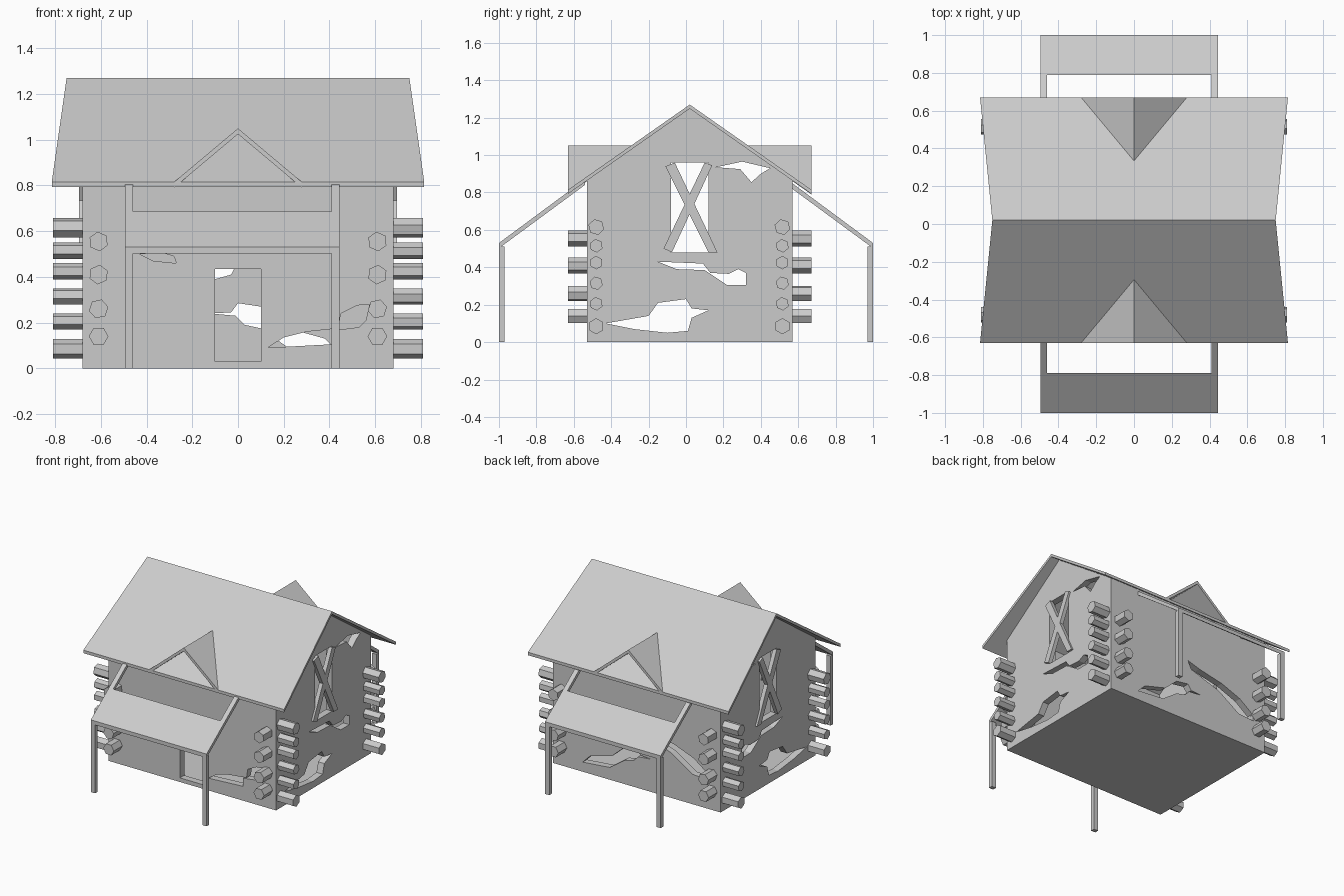
import bpy, bmesh, math
from mathutils import Vector

if "Cube" in bpy.data.objects:
    bpy.data.objects.remove(bpy.data.objects["Cube"])


def prism(name, pts, vec):
    """Solid made by sweeping a planar outline along a vector."""
    bm = bmesh.new()
    face = bm.faces.new([bm.verts.new(p) for p in pts])
    res = bmesh.ops.extrude_face_region(bm, geom=[face], use_keep_orig=True)
    moved = [g for g in res["geom"] if isinstance(g, bmesh.types.BMVert)]
    bmesh.ops.translate(bm, verts=moved, vec=vec)
    bmesh.ops.recalc_face_normals(bm, faces=bm.faces)
    me = bpy.data.meshes.new(name)
    bm.to_mesh(me)
    bm.free()
    ob = bpy.data.objects.new(name, me)
    bpy.context.collection.objects.link(ob)
    return ob


def box(name, lo, hi):
    (a, b, c), (d, e, f) = lo, hi
    return prism(name, [(a, b, c), (d, b, c), (d, e, c), (a, e, c)], (0, 0, f - c))


def cut(ob, cutter):
    """Subtract the cutter for good and remove it."""
    mod = ob.modifiers.new("cut", 'BOOLEAN')
    mod.operation, mod.solver, mod.object = 'DIFFERENCE', 'EXACT', cutter
    dg = bpy.context.evaluated_depsgraph_get()
    me = bpy.data.meshes.new_from_object(ob.evaluated_get(dg))
    ob.modifiers.clear()
    ob.data = me
    bpy.data.objects.remove(cutter)


def log(name, start, direction, length, r, turn):
    """Six-sided log stub."""
    d = Vector(direction)
    up = Vector((0, 0, 1))
    side = up.cross(d)
    pts = []
    for i in range(6):
        a = math.radians(60 * i + turn)
        pts.append(Vector(start) + r * (math.cos(a) * side + math.sin(a) * up))
    return prism(name, pts, d * length)


MID = 0.02                                   # roof ridge y
RIDGE, EAVE, HALF = 1.27, 0.815, 0.65
SLOPE = (RIDGE - EAVE) / HALF
roof_z = lambda y: RIDGE - SLOPE * abs(y - MID)

# Hollow house body with gable ends
Y0, Y1, X = -0.53, 0.57, 0.68
top = 0.018
walls = prism("walls", [(-X, Y0, 0), (-X, Y1, 0), (-X, Y1, roof_z(Y1) - top),
                        (-X, MID, RIDGE - top), (-X, Y0, roof_z(Y0) - top)], (2 * X, 0, 0))
cut(walls, box("room", (-0.63, -0.48, 0.02), (0.63, 0.52, 2)))

# Door, side windows and broken holes
front_holes = [
    [(-.1, .03), (.1, .03), (.1, .435), (-.1, .435)],
    [(.13, .09), (.2, .135), (.3, .16), (.44, .175), (.45, .24), (.52, .275),
     (.575, .28), (.56, .21), (.53, .18), (.41, .165), (.41, .105)],
    [(-.43, .5), (-.37, .47), (-.27, .46), (-.28, .49), (-.33, .505)],
]
back_holes = [
    [(-.12, .24), (-.03, .245), (0, .285), (.1, .27), (.2, .18), (.38, .13),
     (.44, .07), (.22, .09), (.1, .175), (.03, .19), (-.01, .23)],
    [(0, .47), (-.03, .41), (-.1, .39), (-.28, .33), (-.45, .22), (-.58, .21),
     (-.57, .26), (-.46, .34), (-.3, .4), (-.1, .44)],
]
side_holes = [
    [(-.08, .48), (.12, .48), (.12, .96), (-.08, .96)],
    [(.16, .935), (.3, .965), (.45, .93), (.4, .9), (.35, .855), (.29, .925)],
    [(-.15, .43), (.09, .42), (.13, .37), (.23, .365), (.28, .39), (.32, .37),
     (.32, .305), (.22, .305), (.1, .385), (-.05, .39)],
    [(-.43, .1), (-.2, .14), (-.15, .21), (0, .23), (.03, .18), (.12, .17),
     (.03, .13), (.01, .06), (-.1, .05), (-.28, .07)],
]
for y, holes in ((-0.7, front_holes), (0.4, back_holes)):
    for h in holes:
        cut(walls, prism("hole", [(x, y, z) for x, z in h], (0, 0.3, 0)))
for h in side_holes:
    cut(walls, prism("hole", [(-1, y, z) for y, z in h], (2, 0, 0)))

# Crossed boards over the side windows
boards = [[(-.12, .5), (-.075, .48), (.14, .945), (.1, .96)],
          [(.12, .48), (.168, .48), (-.06, .96), (-.11, .94)]]
for sx, side in ((-1, "left"), (1, "right")):
    for i, b in enumerate(boards):
        prism(f"{side}_window_board_{i}", [(sx * 0.665, y, z) for y, z in b], (sx * 0.03, 0, 0))

for s, end in ((-1, "front"), (1, "back")):
    eave_y = MID + s * HALF
    # Main roof slope, flaring toward the eave
    prism(f"{end}_roof", [(-.75, MID, RIDGE), (.75, MID, RIDGE),
                          (.815, eave_y, EAVE), (-.815, eave_y, EAVE)], (0, 0, -0.022))
    # Open dormer made of two triangular panels
    apex = 1.05
    inner_y = MID + s * (RIDGE - apex) / SLOPE
    for sx in (-1, 1):
        prism(f"{end}_dormer_panel", [(0, eave_y, apex), (0, inner_y, apex),
                                      (sx * 0.28, eave_y, EAVE)], (0, 0, -0.025))
    # Porch: sloping canopy, rafters and posts
    canopy_z = lambda d: 0.53 + 0.74 * (1 - d)
    prism(f"{end}_porch_canopy", [(-.46, s, .53), (.41, s, .53), (.41, s * .79, canopy_z(.79)),
                                  (-.46, s * .79, canopy_z(.79))], (0, 0, -0.028))
    for x in (-0.495, 0.41):
        prism(f"{end}_porch_rafter", [(x, s, .53), (x, s * .54, canopy_z(.54)),
                                      (x, s * .54, canopy_z(.54) - .03), (x, s, .502)], (.035, 0, 0))
        box(f"{end}_porch_post", (x, min(s, s * .97), 0), (x + .035, max(s, s * .97), .51))

    # Log ends at the corners
    wall_y = Y0 if s < 0 else Y1
    side_y = -0.48 if s < 0 else 0.515
    for sx in (-1, 1):
        for i, z in enumerate((.14, .26, .41, .555)):
            log(f"{end}_log", (sx * .61, wall_y - s * .02, z), (0, s, 0), .12, .043, 12 * i)
        for i, z in enumerate((.085, .205, .315, .425, .515, .615)):
            r = .043 if i in (0, 5) else .036
            log(f"{end}_side_log", (sx * .66, side_y, z), (sx, 0, 0), .15, r, 30 + 7 * (i % 3))
